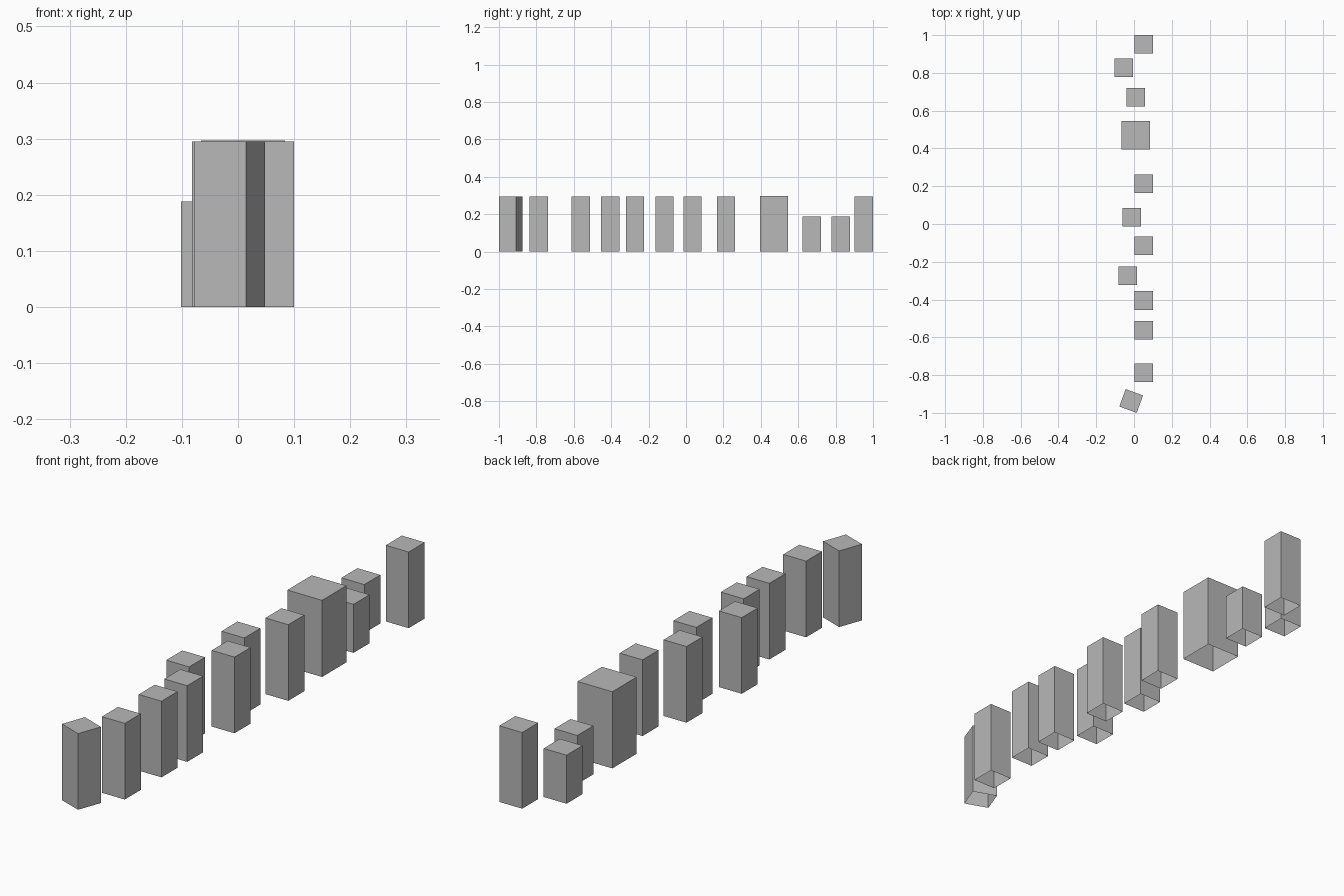
import bpy
import bmesh
from math import radians
from mathutils import Matrix

cube = bpy.data.objects.get("Cube")
if cube:
    bpy.data.objects.remove(cube, do_unlink=True)

# One plain grey for every pillar
GREY = (0.48, 0.48, 0.48, 1)
grey = bpy.data.materials.new("plain grey")
grey.use_nodes = True
grey.diffuse_color = GREY
grey.node_tree.nodes["Principled BSDF"].inputs["Base Color"].default_value = GREY

WIDTH, TALL, SHORT = 0.098, 0.295, 0.188


def pillar(name, x, y, height=TALL, width=WIDTH, turn=0):
    """Square pillar standing on the ground, open underneath."""
    bm = bmesh.new()
    bmesh.ops.create_cube(bm, size=1)
    bmesh.ops.translate(bm, verts=bm.verts, vec=(0, 0, 0.5))
    bmesh.ops.scale(bm, verts=bm.verts, vec=(width, width, height))
    bottom = [f for f in bm.faces if f.normal.z < -0.5]
    bmesh.ops.delete(bm, geom=bottom, context='FACES')
    bmesh.ops.rotate(bm, verts=bm.verts, matrix=Matrix.Rotation(radians(turn), 3, 'Z'))
    mesh = bpy.data.meshes.new(name)
    bm.to_mesh(mesh)
    bm.free()
    mesh.materials.append(grey)
    obj = bpy.data.objects.new(name, mesh)
    obj.location = (x, y, 0)
    bpy.context.collection.objects.link(obj)


# Turned pillar at the front end
pillar("turned_pillar", -0.015, -0.937, turn=-20)

# Straight row of tall pillars on the left side
for i, y in enumerate((-0.787, -0.562, -0.405, -0.115, 0.214, 0.951)):
    pillar(f"left_pillar_{i + 1}", 0.051, y)

# Tall pillars set back from the row
pillar("offset_pillar_1", -0.033, -0.273)
pillar("offset_pillar_2", -0.012, 0.035)

# Wide pillar and the two short ones behind it
pillar("wide_pillar", 0.009, 0.47, TALL + 0.002, 0.149)
pillar("short_pillar_1", 0.01, 0.672, SHORT)
pillar("short_pillar_2", -0.053, 0.828, SHORT)
